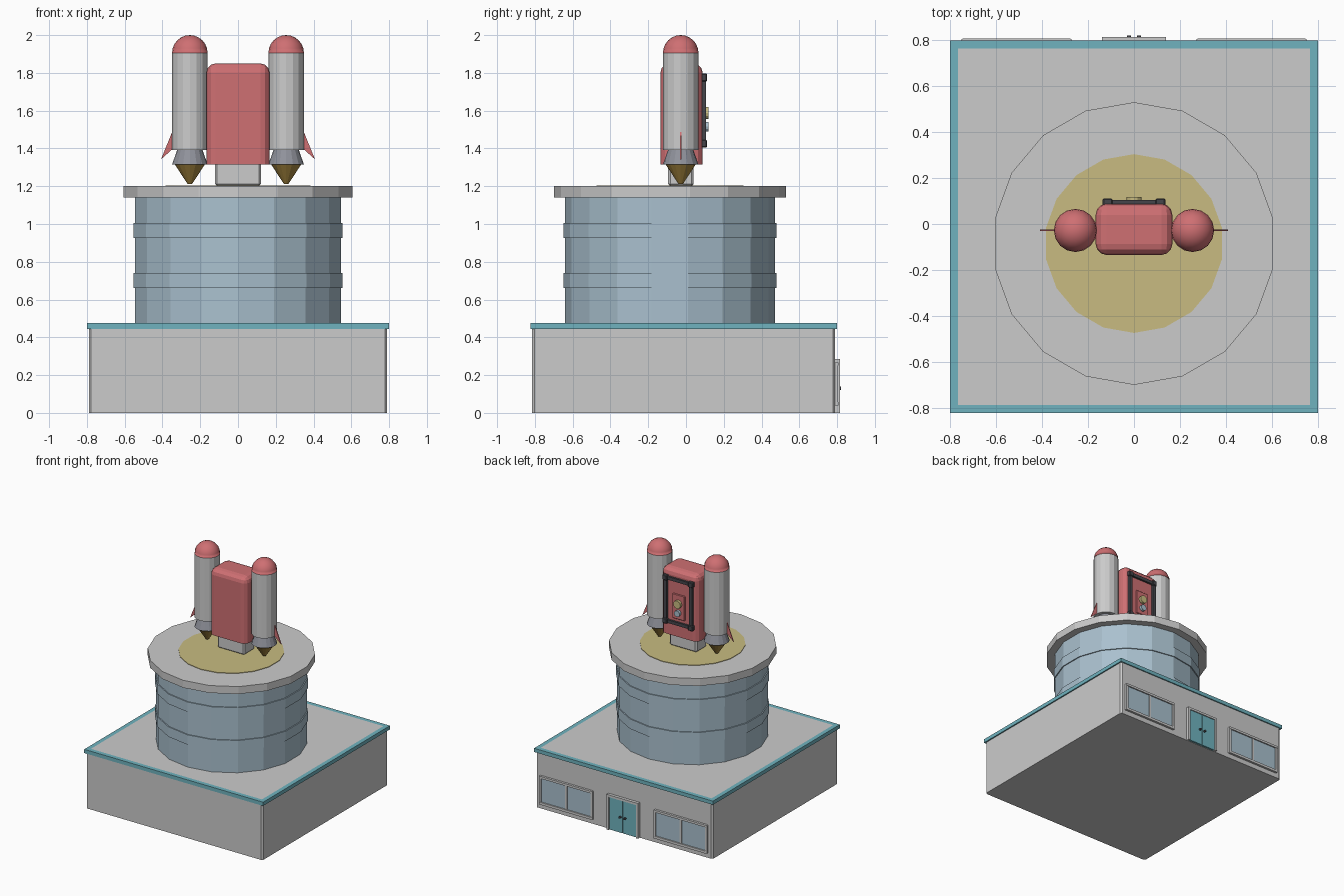
import bpy, bmesh
from math import radians
from mathutils import Matrix, Vector

if "Cube" in bpy.data.objects:
    bpy.data.objects.remove(bpy.data.objects["Cube"])

COL = {
    "teal": (0.16, 0.45, 0.52), "red": (0.62, 0.16, 0.17), "yellow": (0.58, 0.50, 0.22),
    "gold": (0.38, 0.24, 0.05), "glass": (0.40, 0.53, 0.62), "dark": (0.06, 0.06, 0.07),
    "steel": (0.28, 0.29, 0.33),
}
MATS = {}
for name, rgb in COL.items():
    MATS[name] = bpy.data.materials.new(name)
    MATS[name].diffuse_color = (*rgb, 1)


def finish(bm, name, color=None):
    bmesh.ops.recalc_face_normals(bm, faces=bm.faces)
    mesh = bpy.data.meshes.new(name)
    bm.to_mesh(mesh)
    bm.free()
    ob = bpy.data.objects.new(name, mesh)
    bpy.context.collection.objects.link(ob)
    if color:
        mesh.materials.append(MATS[color])
    return ob


def box(name, x, y, z, color=None, bevel=0, segments=1, pick=None):
    """Box from (min, max) ranges; pick chooses which edges are bevelled."""
    bm = bmesh.new()
    bmesh.ops.create_cube(bm, size=1)
    for v in bm.verts:
        v.co = [r[0] if c < 0 else r[1] for c, r in zip(v.co, (x, y, z))]
    if bevel:
        edges = [e for e in bm.edges if pick is None or pick(e)]
        bmesh.ops.bevel(bm, geom=edges, offset=bevel, segments=segments,
                        profile=0.5, affect='EDGES')
    return finish(bm, name, color)


def cone(name, centre, z, r_low, r_top, sides, color=None, rot=None):
    bm = bmesh.new()
    bmesh.ops.create_cone(bm, cap_ends=True, segments=sides, radius1=r_low,
                          radius2=r_top, depth=z[1] - z[0])
    mid = Vector((*centre, (z[0] + z[1]) / 2))
    bmesh.ops.transform(bm, matrix=Matrix.Translation(mid), verts=bm.verts)
    return finish(bm, name, color)


def knob(name, pos, radius, depth, color):
    """Short cylinder lying along y."""
    bm = bmesh.new()
    bmesh.ops.create_cone(bm, cap_ends=True, segments=12, radius1=radius,
                          radius2=radius, depth=depth)
    m = Matrix.Translation(pos) @ Matrix.Rotation(radians(90), 4, 'X')
    bmesh.ops.transform(bm, matrix=m, verts=bm.verts)
    return finish(bm, name, color)


def vertical(e):
    a, b = e.verts
    return abs(a.co.z - b.co.z) > 0.01


def not_bottom(e):
    return vertical(e) or e.verts[0].co.z > 1.6


# Ground-floor building with a teal roof border
box("building_walls", (-0.79, 0.79), (-0.815, 0.79), (0, 0.455), bevel=0.012, pick=vertical)
X0, X1, Y0, Y1, W = -0.8, 0.8, -0.822, 0.799, 0.035
ROOF = (0.445, 0.475)
for s, x in (("left", (X0, X0 + W)), ("right", (X1 - W, X1))):
    box("roof_trim_" + s, x, (Y0, Y1), ROOF, "teal")
for s, y in (("front", (Y0, Y0 + W)), ("back", (Y1 - W, Y1))):
    box("roof_trim_" + s, (X0 + W, X1 - W), y, ROOF, "teal")
box("roof_panel", (X0 + W, X1 - W), (Y0 + W, Y1 - W), (0.45, 0.475))

# Round tower with two bands, top slab and landing pad
AXIS = (0, -0.085)
cone("tower", AXIS, (0.47, 1.145), 0.555, 0.555, 18, "glass")
for i, z in enumerate(((0.66, 0.74), (0.925, 1.005))):
    cone(f"tower_band_{i + 1}", AXIS, z, 0.563, 0.563, 18, "glass")
cone("tower_top", AXIS, (1.14, 1.2), 0.615, 0.615, 18)
cone("yellow_pad", AXIS, (1.195, 1.204), 0.389, 0.389, 18, "yellow")

# Windows on the back wall: frame, two panes and a sill
for side, s in (("left", -1), ("right", 1)):
    cx = s * 0.512
    for k in (-1, 1):
        px = cx + k * 0.116
        box(f"window_pane_{side}", (px - 0.106, px + 0.106), (0.78, 0.798), (0.055, 0.255), "glass")
        edge = cx + k * 0.23
        box(f"window_frame_{side}", (edge - 0.009, edge + 0.009), (0.78, 0.806), (0.04, 0.265))
    box(f"window_mullion_{side}", (cx - 0.009, cx + 0.009), (0.78, 0.802), (0.05, 0.26))
    for z in ((0.038, 0.058), (0.25, 0.268)):
        box(f"window_rail_{side}", (cx - 0.235, cx + 0.235), (0.78, 0.808), z)

# Double door with frame and handles
for s in (-1, 1):
    a, b = sorted((s * 0.122, s * 0.14))
    box("door_post", (a, b), (0.78, 0.814), (0, 0.285))
    a, b = sorted((s * 0.003, s * 0.122))
    box("door_leaf", (a, b), (0.78, 0.806), (0.003, 0.267), "teal")
    knob("door_handle", (s * 0.022, 0.811, 0.13), 0.009, 0.018, "dark")
box("door_lintel", (-0.14, 0.14), (0.78, 0.814), (0.267, 0.285))

# Stand and main pack
box("pack_stand", (-0.122, 0.122), (-0.095, 0.04), (1.2, 1.33), bevel=0.012)
box("pack_body", (-0.167, 0.167), (-0.135, 0.088), (1.315, 1.85), "red",
    bevel=0.048, segments=3, pick=not_bottom)

# Booster tanks with domes, nozzles, flames and fins
TY, R = -0.028, 0.094
for side, s in (("left", -1), ("right", 1)):
    c = (s * 0.255, TY)
    cone(f"tank_{side}", c, (1.393, 1.906), R, R, 16)
    bm = bmesh.new()
    bmesh.ops.create_uvsphere(bm, u_segments=16, v_segments=12, radius=R)
    bmesh.ops.bisect_plane(bm, geom=bm.verts[:] + bm.edges[:] + bm.faces[:], plane_co=(0, 0, 0),
                           plane_no=(0, 0, 1), clear_inner=True)
    bmesh.ops.translate(bm, vec=(*c, 1.906), verts=bm.verts)
    dome = finish(bm, f"tank_dome_{side}", "red")
    for p in dome.data.polygons:
        p.use_smooth = True
    cone(f"nozzle_{side}", c, (1.315, 1.395), R, 0.066, 16, "steel")
    cone(f"flame_{side}", c, (1.212, 1.316), 0.012, 0.08, 16, "gold")
    bm = bmesh.new()
    fin = [(0.335, 1.52), (0.408, 1.342), (0.345, 1.398), (0.335, 1.40)]
    face = bm.faces.new([bm.verts.new((s * x, TY - 0.003, z)) for x, z in fin])
    ext = bmesh.ops.extrude_face_region(bm, geom=[face])
    moved = [g for g in ext["geom"] if isinstance(g, bmesh.types.BMVert)]
    bmesh.ops.translate(bm, vec=(0, 0.006, 0), verts=moved)
    finish(bm, f"tank_fin_{side}", "red")

# Dark harness frame on the back of the pack
for s in (-1, 1):
    box("harness_upright", (s * 0.115 - 0.014, s * 0.115 + 0.014), (0.075, 0.105), (1.42, 1.78), "dark")
    zc = 1.6 + s * 0.175
    box("harness_crossbar", (-0.115, 0.115), (0.08, 0.104), (zc - 0.013, zc + 0.013), "dark")
    for t in (-1, 1):
        x, z = t * 0.115, 1.6 + s * 0.175
        box("harness_corner", (x - 0.021, x + 0.021), (0.075, 0.112), (z - 0.021, z + 0.021),
            "dark", bevel=0.005)

# Control plate with two buttons
box("control_plate", (-0.055, 0.055), (0.08, 0.097), (1.46, 1.66), "red", bevel=0.004)
knob("button_upper", (0, 0.105, 1.588), 0.032, 0.026, "yellow")
knob("button_lower", (0, 0.105, 1.515), 0.025, 0.026, "glass")

for m in bpy.data.materials:
    if m.users and not m.is_grease_pencil:
        m.use_nodes = True
        m.node_tree.nodes["Principled BSDF"].inputs["Base Color"].default_value = m.diffuse_color
